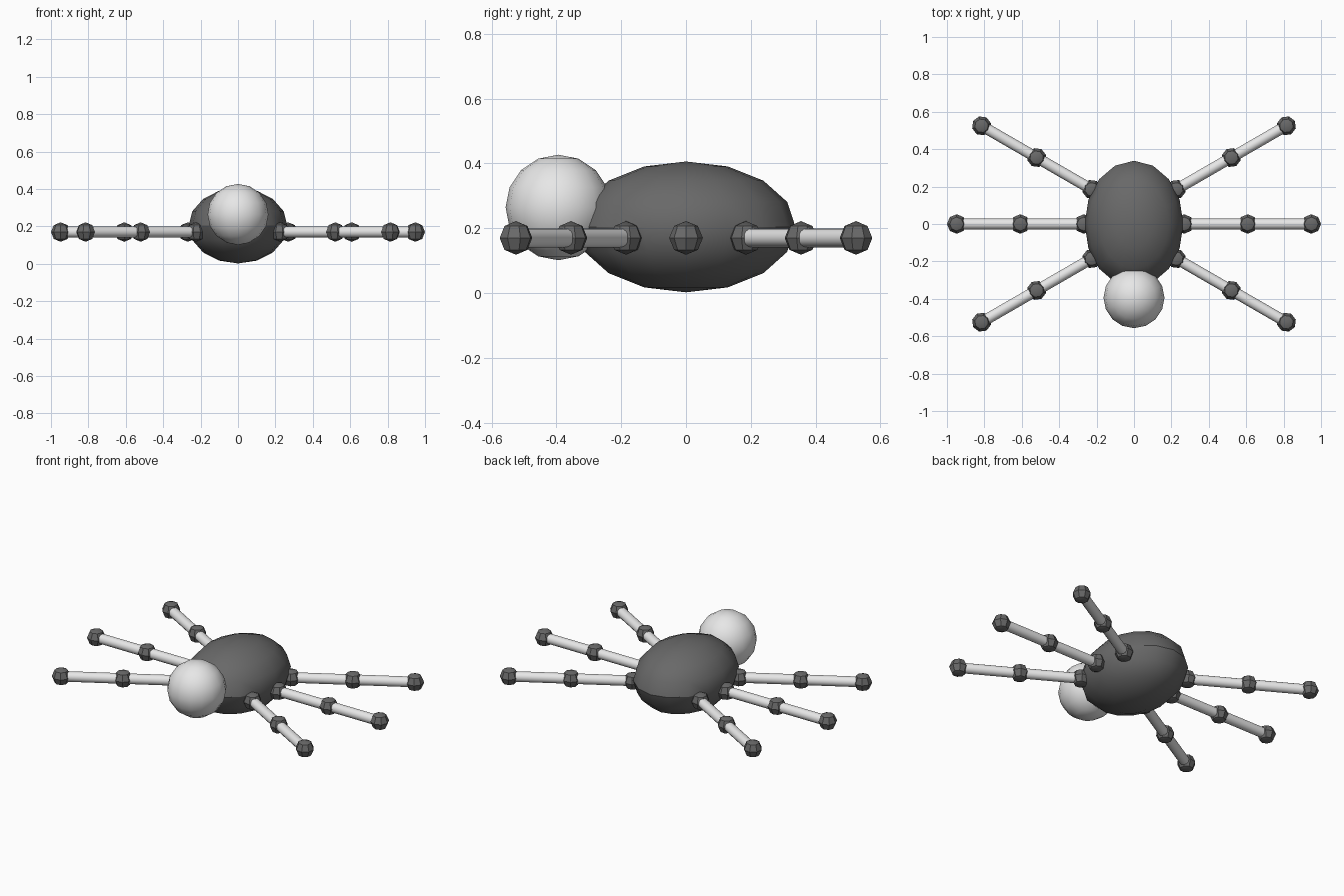
import bpy, math
from mathutils import Vector

if "Cube" in bpy.data.objects:
    bpy.data.objects.remove(bpy.data.objects["Cube"])

def material(name, v):
    m = bpy.data.materials.new(name)
    m.diffuse_color = (v, v, v, 1)
    m.use_nodes = True
    m.node_tree.nodes["Principled BSDF"].inputs["Base Color"].default_value = m.diffuse_color
    return m

dark = material("dark grey", 0.14)
pale = material("pale grey", 0.8)

def finish(name, mat):
    ob = bpy.context.object
    ob.name = name
    ob.data.materials.append(mat)
    bpy.ops.object.transform_apply(location=False, rotation=False, scale=True)
    bpy.ops.object.shade_smooth_by_angle(angle=math.radians(30))
    return ob

def ball(name, mat, loc, size, segments, rings, turn=0):
    bpy.ops.mesh.primitive_uv_sphere_add(segments=segments, ring_count=rings,
                                         radius=1, location=loc, rotation=(0, 0, turn))
    bpy.context.object.scale = size
    return finish(name, mat)

def rod(name, mat, a, b, radius):
    d = b - a
    bpy.ops.mesh.primitive_cylinder_add(vertices=16, radius=radius, depth=d.length,
                                        location=(a + b) / 2)
    bpy.context.object.rotation_euler = d.to_track_quat('Z', 'Y').to_euler()
    return finish(name, mat)

# Body and head
ball("body", dark, (0, 0, 0.204), (0.264, 0.338, 0.202), 16, 8)
ball("head", pale, (0, -0.394, 0.264), (0.163,) * 3, 16, 8)

# Six legs: two rods and three ball joints each
LEG_Z, SEGMENT, JOINT = 0.17, 0.34, 0.052
for side, side_name in ((1, "right"), (-1, "left")):
    for row, x, y in (("front", 0.226, -0.185), ("middle", 0.268, 0), ("back", 0.226, 0.185)):
        angle = math.radians(30) * ((y > 0) - (y < 0))
        step = Vector((side * math.cos(angle), math.sin(angle), 0)) * SEGMENT
        hip = Vector((side * x, y, LEG_Z))
        points = [hip + step * i for i in range(3)]
        name = f"{side_name}_{row}_leg"
        for p, part in zip(points, ("hip", "knee", "foot")):
            ball(f"{name}_{part}", dark, p, (JOINT,) * 3, 8, 4, side * angle)
        rod(f"{name}_upper", pale, points[0], points[1], 0.029)
        rod(f"{name}_lower", pale, points[1], points[2], 0.029)
